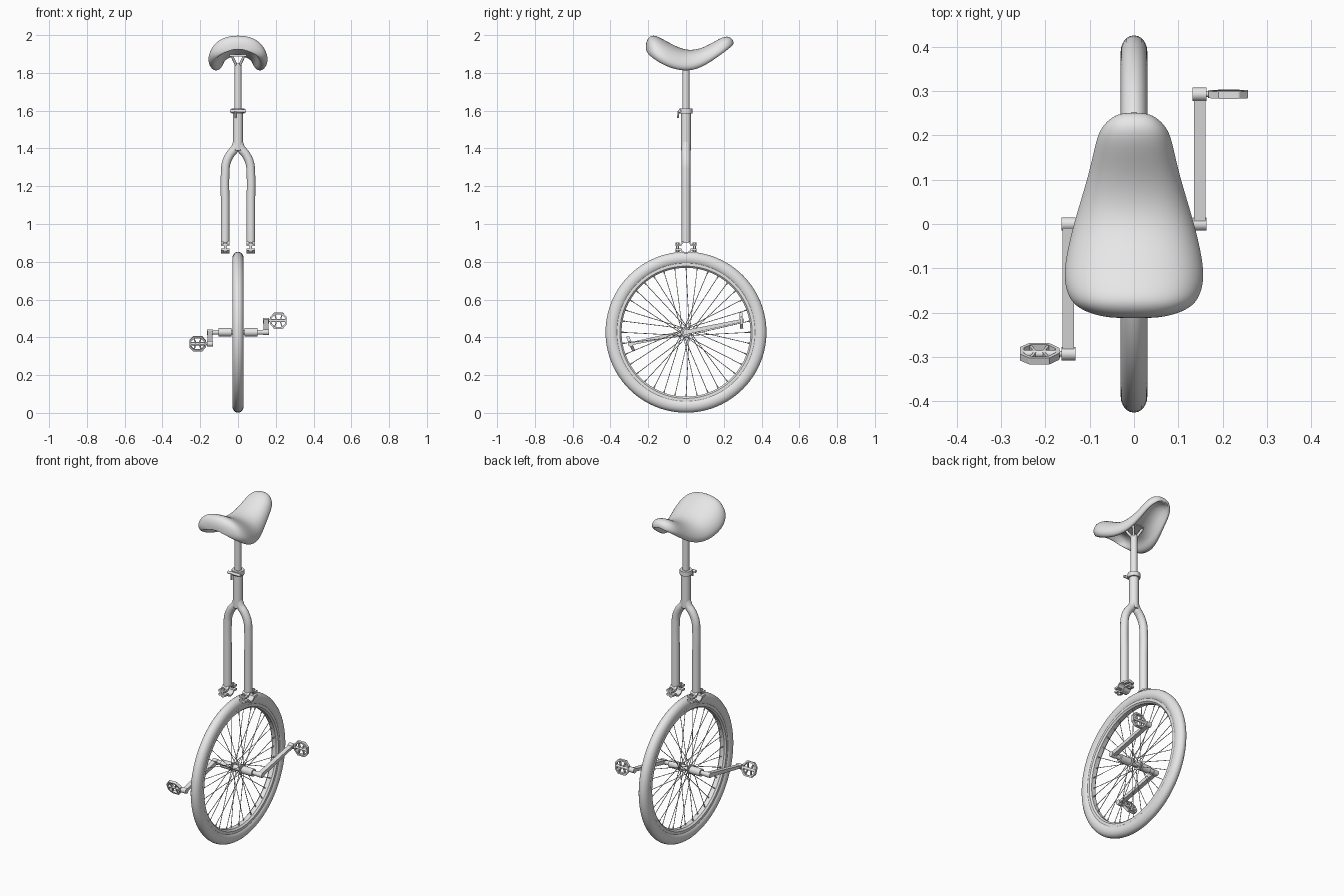
import bpy, bmesh, math
from mathutils import Matrix, Vector

if "Cube" in bpy.data.objects:
    bpy.data.objects.remove(bpy.data.objects["Cube"])

grey = bpy.data.materials.new("plain grey")
grey.use_nodes = True
grey.diffuse_color = (0.8, 0.8, 0.8, 1)
grey.node_tree.nodes["Principled BSDF"].inputs["Base Color"].default_value = (0.8, 0.8, 0.8, 1)

HUB_Z = 0.427


def finish(name, bm, angle=35, matrix=None):
    """Turn a bmesh into a shaded, coloured object."""
    bmesh.ops.recalc_face_normals(bm, faces=bm.faces)
    if matrix:
        bm.transform(matrix)
    me = bpy.data.meshes.new(name)
    bm.to_mesh(me)
    bm.free()
    me.materials.append(grey)
    me.shade_smooth()
    me.set_sharp_from_angle(angle=math.radians(angle))
    ob = bpy.data.objects.new(name, me)
    bpy.context.collection.objects.link(ob)
    return ob


def rod(bm, p, q, r, sides=24):
    p, q = Vector(p), Vector(q)
    d = q - p
    m = Matrix.Translation((p + q) / 2) @ d.to_track_quat('Z', 'Y').to_matrix().to_4x4()
    bmesh.ops.create_cone(bm, cap_ends=True, segments=sides, radius1=r, radius2=r,
                          depth=d.length, matrix=m)


def beam(bm, p, q, width, depth):
    """Rectangular bar lying in the xz plane, depth along y."""
    p, q = Vector((p[0], 0, p[1])), Vector((q[0], 0, q[1]))
    x = (q - p).normalized()
    y = Vector((0, 1, 0))
    rot = Matrix((x, y, x.cross(y))).transposed().to_4x4()
    m = Matrix.Translation((p + q) / 2) @ rot @ Matrix.Diagonal(((q - p).length, depth, width, 1))
    bmesh.ops.create_cube(bm, size=1, matrix=m)


def prism(bm, outline, x0, x1):
    """Extrude a (y, z) outline along x."""
    f = bm.faces.new([bm.verts.new((x0, y, z)) for y, z in outline])
    ext = bmesh.ops.extrude_face_region(bm, geom=[f])["geom"]
    bmesh.ops.translate(bm, vec=(x1 - x0, 0, 0),
                        verts=[v for v in ext if isinstance(v, bmesh.types.BMVert)])


def lathe(name, profile, steps=96, angle=35):
    """Spin a closed (radius, x) profile around the wheel axle."""
    bm = bmesh.new()
    vs = [bm.verts.new((x, 0, r)) for r, x in profile]
    es = [bm.edges.new((vs[i - 1], vs[i])) for i in range(len(vs))]
    bmesh.ops.spin(bm, geom=vs + es, cent=(0, 0, 0), axis=(1, 0, 0),
                   angle=math.tau, steps=steps, use_merge=True)
    return finish(name, bm, angle, Matrix.Translation((0, 0, HUB_Z)))


def tube(name, points, r):
    """Round tube along a smooth path."""
    cu = bpy.data.curves.new(name, 'CURVE')
    cu.dimensions = '3D'
    cu.bevel_depth, cu.bevel_resolution, cu.resolution_u = r, 6, 8
    cu.use_fill_caps = True
    sp = cu.splines.new('BEZIER')
    sp.bezier_points.add(len(points) - 1)
    for bp, co in zip(sp.bezier_points, points):
        bp.co = co
        bp.handle_left_type = bp.handle_right_type = 'AUTO'
    tmp = bpy.data.objects.new(name + "_path", cu)
    bpy.context.collection.objects.link(tmp)
    bpy.context.view_layer.update()
    me = tmp.evaluated_get(bpy.context.evaluated_depsgraph_get()).to_mesh()
    bm = bmesh.new()
    bm.from_mesh(me)
    bpy.data.objects.remove(tmp)
    return finish(name, bm, 50)


# Tyre and rim
lathe("tyre", [(0.39 + 0.036 * math.cos(a), 0.03 * math.sin(a))
               for a in [math.tau * i / 20 for i in range(20)]])
lathe("rim", [(0.366, -0.022), (0.366, 0.022), (0.350, 0.022), (0.341, 0.013),
              (0.341, -0.013), (0.350, -0.022)])

# Spokes, alternately laced to the two hub flanges
bm = bmesh.new()
N = 36
for i in range(N):
    a = math.tau * i / N
    side = 1 if i % 2 else -1
    b = a + (0.9 if (i // 2) % 2 else -0.9)
    hub = (0.026 * side, 0.022 * math.cos(b), 0.022 * math.sin(b))
    end = Vector((0.004 * side, 0.345 * math.cos(a), 0.345 * math.sin(a)))
    rod(bm, hub, end, 0.0018, 6)
    rod(bm, end, end.lerp(Vector(hub), 0.05), 0.0035, 6)
finish("spokes", bm, 35, Matrix.Translation((0, 0, HUB_Z)))

# Hub, flanges and axle
bm = bmesh.new()
rod(bm, (-0.145, 0, 0), (0.145, 0, 0), 0.013)
rod(bm, (-0.03, 0, 0), (0.03, 0, 0), 0.016)
for s in (-1, 1):
    rod(bm, (0.035 * s, 0, 0), (0.103 * s, 0, 0), 0.022)
    rod(bm, (0.024 * s, 0, 0), (0.029 * s, 0, 0), 0.027)
finish("hub", bm, 35, Matrix.Translation((0, 0, HUB_Z)))

# Cranks and pedals
for s, word, tilt in ((1, "left", 3), (-1, "right", 23)):
    end = Vector((0, 0.293 * s, 0.061 * s))
    n = Vector((0, -end.z, end.y)).normalized()
    bm = bmesh.new()
    corners = [n * 0.012, end + n * 0.008, end - n * 0.008, n * -0.012]
    prism(bm, [(c.y, c.z) for c in corners], 0.135 * s, 0.161 * s)
    rod(bm, (0.132 * s, 0, 0), (0.164 * s, 0, 0), 0.015)
    off = Vector((s, 0, 0))
    rod(bm, end + off * 0.132, end + off * 0.164, 0.015)
    rod(bm, end + off * 0.16, end + off * 0.19, 0.006, 12)
    finish(word + "_crank", bm, 35, Matrix.Translation((0, 0, HUB_Z)))

    # Pedal cage: eight-sided frame, spindle tube and ribs
    bm = bmesh.new()
    cage = [(-0.040, -0.014), (-0.020, -0.038), (0.022, -0.038), (0.040, -0.018),
            (0.040, 0.018), (0.022, 0.038), (-0.020, 0.038), (-0.040, 0.014)]
    for i in range(8):
        beam(bm, cage[i - 1], cage[i], 0.009, 0.016)
        rod(bm, (cage[i][0], -0.008, cage[i][1]), (cage[i][0], 0.008, cage[i][1]), 0.0046, 10)
    rod(bm, (-0.046, 0, 0), (0.040, 0, 0), 0.008, 16)
    for z in (-1, 1):
        beam(bm, (-0.008, 0), (-0.020, 0.038 * z), 0.006, 0.012)
        beam(bm, (0.010, 0), (0.022, 0.038 * z), 0.006, 0.012)
    m = (Matrix.Translation((0.213 * s, end.y, HUB_Z + end.z))
         @ Matrix.Rotation(math.radians(tilt), 4, 'X') @ Matrix.Rotation(0 if s > 0 else math.pi, 4, 'Z'))
    finish(word + "_pedal", bm, 35, m)

# Fork legs and split bearing clamps
for s, word in ((1, "left"), (-1, "right")):
    path = [(0.068, 0.9), (0.068, 1.1), (0.068, 1.27), (0.063, 1.32), (0.043, 1.366),
            (0.016, 1.4), (0.004, 1.43)]
    tube(word + "_fork_leg", [(x * s, 0, z) for x, z in path], 0.0228)

    bm = bmesh.new()
    for up in (1, -1):
        arc = lambda r, lo, hi: [(r * math.cos(math.radians(lo + (hi - lo) * i / 12)),
                                  r * math.sin(math.radians(lo + (hi - lo) * i / 12)))
                                 for i in range(13)]
        outline = ([(-0.056, 0.006), (-0.056, 0.017)] + arc(0.034, 150, 30)
                   + [(0.056, 0.017), (0.056, 0.006)] + arc(0.026, 14, 166))
        prism(bm, [(y, z * up) for y, z in outline], -0.022, 0.022)
    for y in (-0.045, 0.045):
        rod(bm, (0, y, -0.026), (0, y, 0.026), 0.007, 12)
        for z in (-1, 1):
            rod(bm, (0, y, 0.017 * z), (0, y, 0.024 * z), 0.011, 6)
    finish(word + "_bearing_clamp", bm, 35, Matrix.Translation((0.068 * s, 0, 0.877)))

# Neck and seat post
bm = bmesh.new()
rod(bm, (0, 0, 1.39), (0, 0, 1.6), 0.026, 32)
finish("neck", bm)
bm = bmesh.new()
rod(bm, (0, 0, 1.55), (0, 0, 1.85), 0.0185, 32)
finish("seat_post", bm)

# Post collar with bolt and lever
bm = bmesh.new()
rod(bm, (0, 0, 1.585), (0, 0, 1.612), 0.034, 32)
rod(bm, (-0.042, -0.034, 1.598), (0.042, -0.034, 1.598), 0.008, 12)
rod(bm, (-0.014, -0.04, 1.598), (-0.014, -0.042, 1.562), 0.005, 10)
finish("post_collar", bm)

# Seat bracket: forked struts and a mounting plate
bm = bmesh.new()
for x in (-1, 1):
    for y in (-1, 1):
        rod(bm, (0.008 * x, 0.006 * y, 1.838), (0.034 * x, 0.035 * y, 1.893), 0.007, 12)
bmesh.ops.create_cube(bm, size=1, matrix=Matrix.Translation((0, 0, 1.892))
                      @ Matrix.Diagonal((0.09, 0.1, 0.01, 1)))
finish("seat_bracket", bm)

# Seat: lofted arch section; stations are y, half width, crown z, skirt z, hollow
stations = [(-0.213, 0.045, 1.950, 1.922, 0.0), (-0.206, 0.088, 1.978, 1.908, 0.3),
            (-0.190, 0.128, 1.996, 1.890, 0.7), (-0.165, 0.150, 2.002, 1.870, 1),
            (-0.120, 0.161, 1.979, 1.842, 1), (-0.060, 0.152, 1.945, 1.819, 1),
            (0.000, 0.137, 1.921, 1.810, 1), (0.060, 0.119, 1.924, 1.820, 1),
            (0.120, 0.101, 1.948, 1.851, 1), (0.175, 0.089, 1.982, 1.890, 1),
            (0.212, 0.079, 1.996, 1.917, 0.8), (0.238, 0.056, 1.988, 1.938, 0.4),
            (0.252, 0.028, 1.970, 1.952, 0.0)]
top = [(0, 1), (0.35, 0.96), (0.65, 0.84), (0.87, 0.62), (0.99, 0.34), (1.0, 0.14), (0.91, -0.01)]
under = [(0.78, 0.0), (0.68, 0.14), (0.61, 0.40), (0.36, 0.63), (0, 0.71)]
bm = bmesh.new()
rings = []
for y, w, t, b, hollow in stations:
    half = top + [(x, f * hollow) for x, f in under]
    loop = half + [(-x, f) for x, f in half[-2:0:-1]]
    rings.append([bm.verts.new((x * w, y, b + f * (t - b))) for x, f in loop])
for r0, r1 in zip(rings, rings[1:]):
    for i in range(len(r0)):
        bm.faces.new((r0[i - 1], r0[i], r1[i], r1[i - 1]))
bm.faces.new(rings[0])
bm.faces.new(rings[-1])
seat = finish("seat", bm, 180)
seat.modifiers.new("smooth", 'SUBSURF').levels = 2
seat.modifiers["smooth"].render_levels = 2
